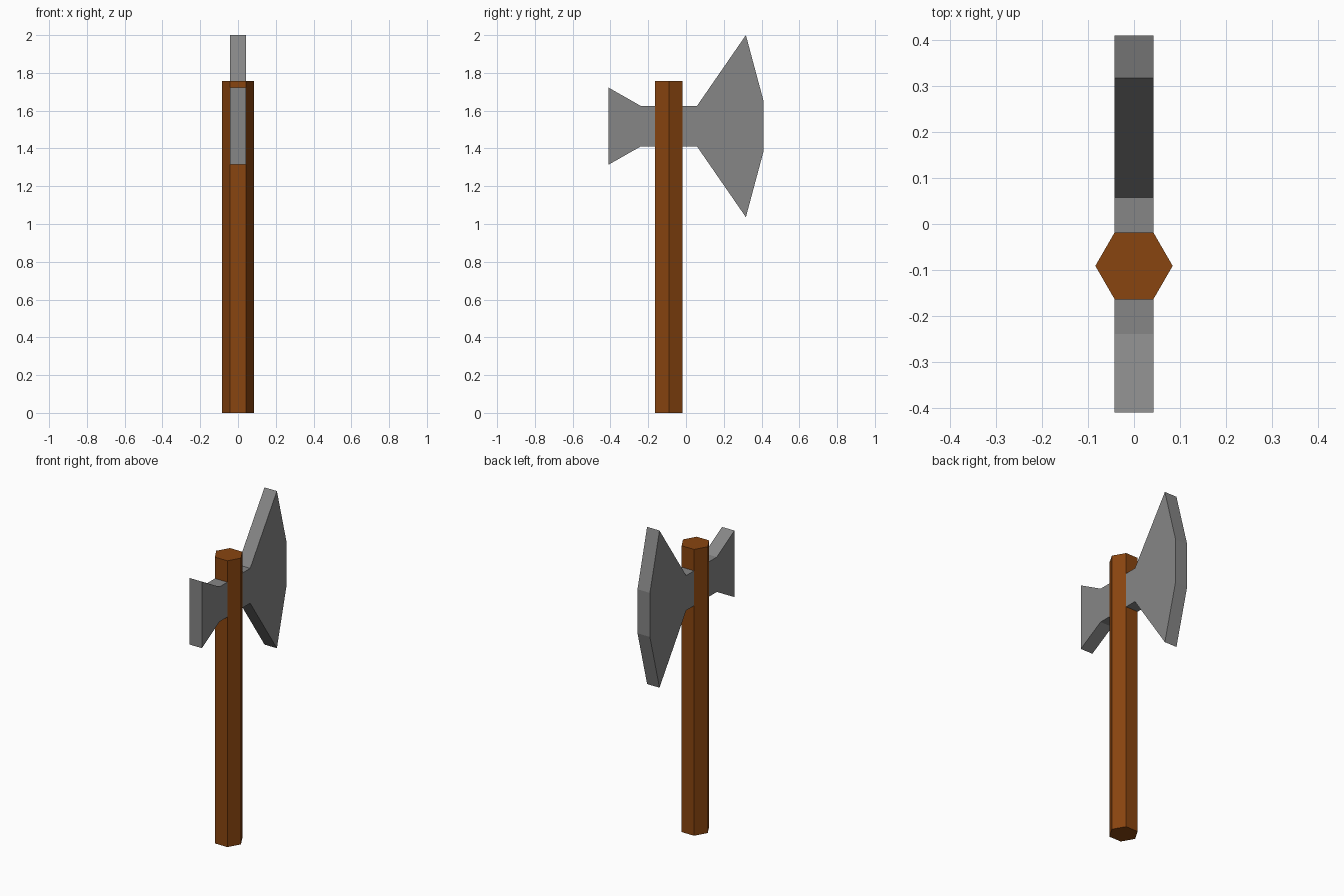
import bpy, bmesh, math

if "Cube" in bpy.data.objects:
    bpy.data.objects.remove(bpy.data.objects["Cube"])

def material(name, color):
    m = bpy.data.materials.new(name)
    m.diffuse_color = (*color, 1)
    m.use_nodes = True
    m.node_tree.nodes["Principled BSDF"].inputs["Base Color"].default_value = m.diffuse_color
    return m

wood = material("brown wood", (0.250, 0.059, 0.005))
steel = material("grey steel", (0.240, 0.240, 0.240))

def prism(name, base, offset, mat):
    """Extrude a closed outline along an offset vector."""
    bm = bmesh.new()
    face = bm.faces.new([bm.verts.new(p) for p in base])
    ext = bmesh.ops.extrude_face_region(bm, geom=[face], use_keep_orig=True)
    verts = [g for g in ext["geom"] if isinstance(g, bmesh.types.BMVert)]
    bmesh.ops.translate(bm, vec=offset, verts=verts)
    bmesh.ops.recalc_face_normals(bm, faces=bm.faces)
    mesh = bpy.data.meshes.new(name)
    bm.to_mesh(mesh)
    bm.free()
    mesh.materials.append(mat)
    ob = bpy.data.objects.new(name, mesh)
    bpy.context.collection.objects.link(ob)
    return ob

HANDLE_Y, R, MID, HALF = -0.091, 0.084, 1.518, 0.042

# Six-sided handle
hexagon = [(R * math.cos(i * math.pi / 3), HANDLE_Y + R * math.sin(i * math.pi / 3), 0)
           for i in range(6)]
prism("handle", hexagon, (0, 0, 1.756), wood)

# Steel pieces: (y, half height) pairs mirrored about the head's middle height
def steel_part(name, profile):
    outline = [(y, MID + h) for y, h in profile] + [(y, MID - h) for y, h in reversed(profile)]
    prism(name, [(-HALF, y, z) for y, z in outline], (2 * HALF, 0, 0), steel)

# Large blade on the back side, small flared poll on the front
steel_part("blade", [(-0.020, 0.107), (0.058, 0.107), (0.317, 0.482), (0.410, 0.135)])
steel_part("poll", [(-0.410, 0.204), (-0.239, 0.107), (-0.162, 0.107)])
